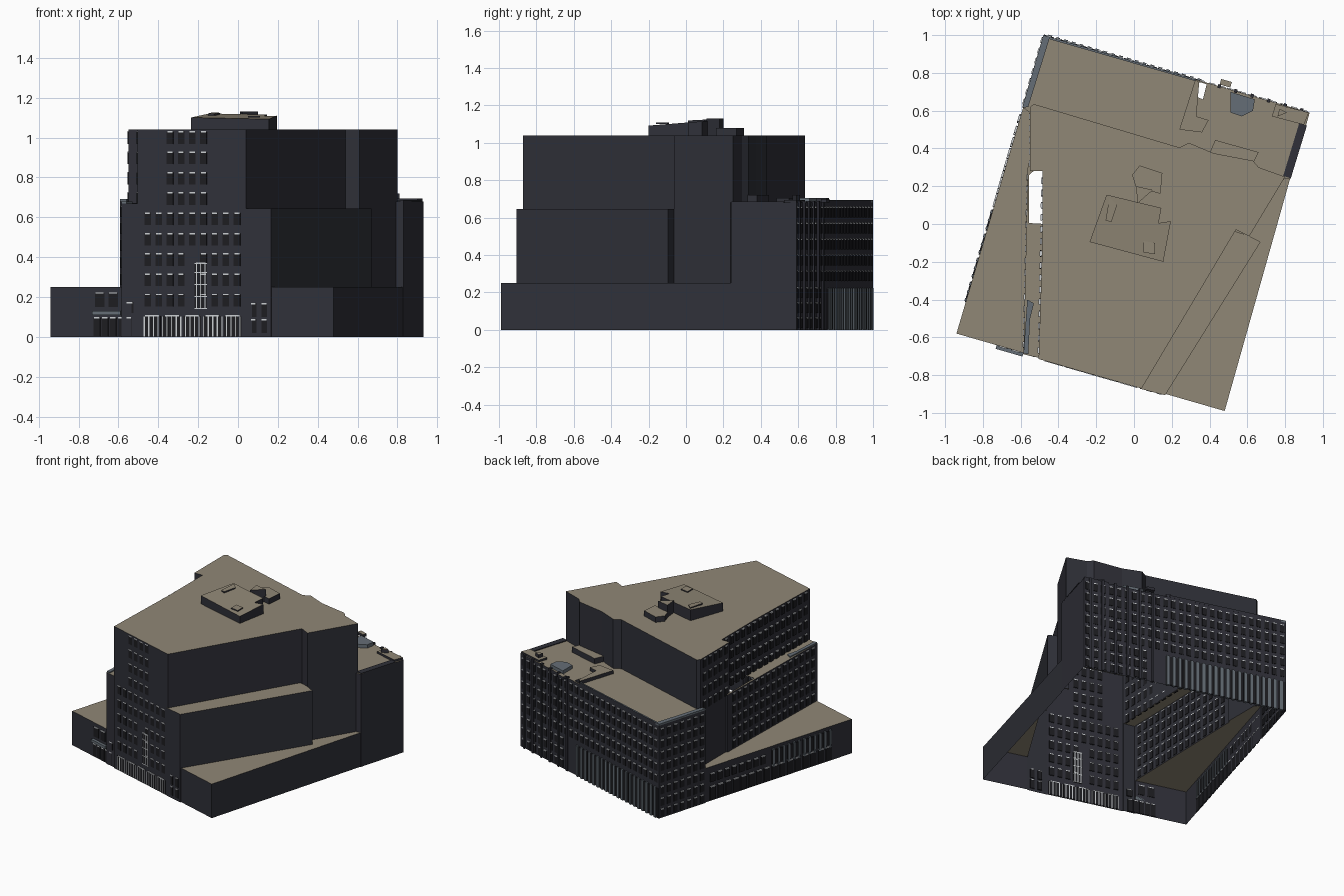
import bpy, bmesh, math
from mathutils import Matrix, Vector

if "Cube" in bpy.data.objects:
    bpy.data.objects.remove(bpy.data.objects["Cube"], do_unlink=True)


def material(name, rgb):
    m = bpy.data.materials.new(name)
    m.use_nodes = True
    col = (*rgb, 1)
    m.diffuse_color = col
    m.node_tree.nodes["Principled BSDF"].inputs["Base Color"].default_value = col
    return m


WALL = material("dark slate wall", (0.029, 0.030, 0.040))
ROOF = material("tan roof", (0.28, 0.243, 0.18))
GLASS = material("black glass", (0.012, 0.012, 0.015))
METAL = material("blue grey metal", (0.13, 0.155, 0.18))
PALE = material("pale frame", (0.6, 0.62, 0.64))


def finish(name, bm, mats):
    me = bpy.data.meshes.new(name)
    bm.to_mesh(me)
    bm.free()
    for m in mats:
        me.materials.append(m)
    ob = bpy.data.objects.new(name, me)
    bpy.context.scene.collection.objects.link(ob)
    return ob


def prism(name, poly, z0, z1, side=WALL, top=ROOF, slope=0):
    """Extruded plan; the top rises by slope per unit of y."""
    bm = bmesh.new()
    face = bm.faces.new([bm.verts.new((x, y, z0)) for x, y in poly])
    new = bmesh.ops.extrude_face_region(bm, geom=[face], use_keep_orig=True)["geom"]
    for v in new:
        if isinstance(v, bmesh.types.BMVert):
            v.co.z = z1 + slope * v.co.y
    bmesh.ops.recalc_face_normals(bm, faces=bm.faces[:])
    for f in bm.faces:
        f.material_index = 1 if f.normal.z > 0.7 else 0
    return finish(name, bm, [side, top])


def facade(name, p, q, n, levels, w, h, mat=GLASS, lintel=True, deep=0.008, keep=None):
    """Rows of window plates (or bars) set along a wall from p to q."""
    p, q = Vector((*p, 0)), Vector((*q, 0))
    d = q - p
    rot = Matrix.Rotation(math.atan2(d.y, d.x), 4, 'Z')
    bm = bmesh.new()

    def box(at, size, index):
        mtx = Matrix.Translation(at) @ rot @ Matrix.Diagonal((*size, 1))
        vs = bmesh.ops.create_cube(bm, size=1, matrix=mtx)["verts"]
        for f in {f for v in vs for f in v.link_faces}:
            f.material_index = index

    for z in levels:
        for i in range(n):
            if keep and not keep(i, z):
                continue
            at = p + d * ((i + 0.5) / n)
            box(at + Vector((0, 0, z + h / 2)), (w, deep, h), 0)
            if lintel:
                box(at + Vector((0, 0, z + h)), (w * 0.8, deep + 0.003, 0.007), 1)
    return finish(name, bm, [mat, PALE])


# Site corners
A, B, C, D = (-0.94, -0.58), (0.48, -0.99), (0.93, 0.59), (-0.48, 1.0)


def along(p, q, t, out=0.0):
    """Point on a wall line, moved outward (to the right of p to q)."""
    p, q = Vector(p), Vector(q)
    d = (q - p).normalized()
    return tuple(p.lerp(q, t) + Vector((d.y, -d.x)) * out)


# Main shell: stepped blocks merged into one skin
shell = prism("building_shell", [A, B, (0.832, 0.26), (-0.58, 0.64)], 0, 0.25)
blocks = [
    prism("north_wing", [D, (-0.591, 0.62), (-0.5, 0.55), (0.77, 0.235), (0.83, 0.24), C], 0, 0.68),
    prism("west_slab", [(-0.585, -0.69), (-0.45, -0.72), (-0.45, 0.32), (-0.562, 0.32)], 0, 0.67),
    prism("tower", [(-0.505, -0.715), (0.04, -0.871), (0.54, -0.03), (0.61, -0.065),
                    (0.80, 0.25), (0.66, 0.30), (0.63, 0.335), (0.42, 0.375), (0.29, 0.43),
                    (0.24, 0.405), (-0.53, 0.635), (-0.55, 0.62), (-0.55, 0.28),
                    (-0.485, 0.28), (-0.485, -0.1)], 0, 1.04),
    prism("east_ledge", [(0.03, -0.872), (0.165, -0.906), (0.67, -0.095), (0.60, -0.058),
                         (0.4, 0.0)], 0, 0.645),
    prism("west_shaft", [(-0.555, 0.005), (-0.47, 0), (-0.47, 0.285), (-0.52, 0.29),
                         (-0.555, 0.26)], 0, 0.672),
    prism("north_shaft", [(0.335, 0.755), (0.385, 0.74), (0.365, 0.66), (0.34, 0.67)], 0, 0.682),
]
for b in blocks:
    mod = shell.modifiers.new("join", 'BOOLEAN')
    mod.operation, mod.solver, mod.object = 'UNION', 'EXACT', b
dg = bpy.context.evaluated_depsgraph_get()
bm = bmesh.new()
bm.from_mesh(shell.evaluated_get(dg).to_mesh())
shell.modifiers.clear()
for b in blocks:
    bpy.data.objects.remove(b, do_unlink=True)
# Open the underside and the two light shafts
bm.normal_update()
gone = []
for f in bm.faces:
    z = f.calc_center_median().z
    f.material_index = 1 if f.normal.z > 0.7 else 0
    if z < 0.001 or (f.normal.z > 0.7 and min(abs(z - 0.672), abs(z - 0.682)) < 0.0005):
        gone.append(f)
bmesh.ops.delete(bm, geom=gone, context='FACES')
bm.to_mesh(shell.data)
bm.free()

# Penthouse and plant on the tower roof
prism("penthouse", [(-0.145, 0.155), (-0.235, -0.095), (0.155, -0.2), (0.195, 0.015),
                    (0.13, 0.005), (0.145, 0.085)], 1.04, 1.108, slope=0.08)
prism("lift_house", [(0.01, 0.2), (0.02, 0.11), (0.1, 0.18)], 1.04, 1.13)
prism("roof_plant", [(0.03, 0.31), (-0.01, 0.26), (0.01, 0.195), (0.14, 0.16), (0.15, 0.27)], 1.04, 1.08)
prism("roof_vent_west", [(-0.15, 0.02), (-0.12, 0.01), (-0.09, 0.1), (-0.13, 0.14)], 1.11, 1.119, slope=0.05)
prism("roof_vent_east", [(0.05, -0.09), (0.05, -0.15), (0.11, -0.16), (0.11, -0.1)], 1.1, 1.108)

# North wing roof details
prism("stair_house", [(0.24, 0.5), (0.36, 0.485), (0.395, 0.55), (0.33, 0.57), (0.345, 0.75),
                      (0.325, 0.765)], 0.68, 0.705)
prism("wing_plant", [(0.4, 0.375), (0.43, 0.445), (0.66, 0.38), (0.63, 0.32)], 0.68, 0.72)
prism("metal_hood", [(0.51, 0.59), (0.51, 0.70), (0.64, 0.66), (0.63, 0.6), (0.57, 0.57)],
      0.68, 0.705, METAL, METAL)
prism("corner_hut", [(0.73, 0.57), (0.9, 0.525), (0.925, 0.59), (0.75, 0.635)], 0.68, 0.695)
prism("corner_vent", [(0.76, 0.57), (0.81, 0.59), (0.77, 0.61)], 0.69, 0.72)
prism("east_gutter", [(0.79, 0.255), (0.83, 0.242), (0.915, 0.52), (0.875, 0.535)],
      0.68, 0.686, WALL, WALL)
prism("west_coping", [D, (-0.592, 0.615), (-0.56, 0.62), (-0.445, 0.99)], 0.68, 0.692, METAL, METAL)
prism("north_parapet", [D, (0.33, 0.765), (0.33, 0.755), (-0.47, 0.985)], 0.68, 0.695, WALL, METAL)
prism("slab_coping", [(-0.585, -0.685), (-0.56, -0.69), (-0.55, -0.5), (-0.53, -0.42),
                      (-0.565, -0.4)], 0.67, 0.678, METAL, METAL)
prism("north_pier", [along(D, C, 0.66, -0.01), along(D, C, 0.7, -0.01),
                     along(D, C, 0.7, -0.04), along(D, C, 0.66, -0.04)], 0.68, 0.7)

# Front facade windows
F0, F1 = along(A, B, 0.325, 0.006), along(A, B, 0.68, 0.006)
floors = [0.05 + 0.102 * k for k in range(1, 10)]
facade("front_windows", F0, F1, 9, floors, 0.034, 0.06,
       keep=lambda i, z: not (i == 4 and 0.1 < z < 0.38) and (z < 0.6 or 2 <= i <= 5))
facade("front_shop_glass", F0, F1, 5, [0.005], 0.09, 0.1)
facade("front_shop_bars", F0, F1, 22, [0.002], 0.006, 0.1, PALE, False, 0.012)
S0, S1 = along(A, B, 0.51, 0.006), along(A, B, 0.555, 0.006)
facade("hall_window", S0, S1, 1, [0.14], 0.064, 0.23)
facade("hall_window_bars", S0, S1, 3, [0.14], 0.005, 0.23, PALE, False, 0.012)
facade("hall_window_rails", S0, S1, 1, [0.14, 0.2, 0.26, 0.32, 0.365], 0.064, 0.005, PALE, False, 0.012)
facade("ledge_end_windows", along(A, B, 0.7, 0.006), along(A, B, 0.775, 0.006), 2,
       [0.02, 0.1], 0.03, 0.065)
L0, L1 = along(A, B, 0.15), along(A, B, 0.245)
facade("lobby_windows", L0, L1, 2, [0.15], 0.05, 0.07)
facade("lobby_glass", L0, along(A, B, 0.29), 5, [0.005], 0.035, 0.09)
prism("entrance_canopy", [along(A, B, 0.15), along(A, B, 0.15, 0.02),
                          along(A, B, 0.25, 0.02), along(A, B, 0.25)], 0.11, 0.13, METAL, METAL)
facade("slab_front_windows", along(A, B, 0.26), along(A, B, 0.3), 1, [0.12], 0.04, 0.05)

# North facade: upper windows, colonnade and tall dark bays
upper = [0.26 + 0.085 * k for k in range(5)]
facade("north_windows", D, C, 26, upper, 0.032, 0.055)
facade("north_base_glass", D, along(D, C, 0.6), 14, [0.005], 0.055, 0.215, GLASS, False)
facade("north_colonnade", along(D, C, 0.01), along(D, C, 0.6), 20, [0.0], 0.02, 0.225, METAL, False, 0.02)
facade("north_base_windows", along(D, C, 0.68), C, 8, [0.01, 0.09, 0.17], 0.032, 0.055)
facade("north_piers", along(D, C, 0.63), C, 6, [0.0], 0.016, 0.69, WALL, False, 0.02)

# West facades: wing, tower, slab and podium
W = (-0.591, 0.62)
facade("wing_west_windows", D, W, 7, [0.01, 0.09, 0.175] + upper, 0.032, 0.055)
facade("tower_west_windows", (-0.485, 0.26), (-0.505, -0.7), 15, floors[-4:], 0.035, 0.06)
facade("tower_corner_windows", (-0.55, 0.6), (-0.55, 0.29), 5, floors[-4:], 0.035, 0.06)
facade("slab_west_windows", (-0.563, 0.28), (-0.585, -0.67), 15, upper[:5], 0.035, 0.055)
facade("podium_west_glass", along(D, A, 0.26), along(D, A, 0.9), 16, [0.005], 0.05, 0.1)
facade("podium_west_windows", along(D, A, 0.26), along(D, A, 0.56), 8, [0.14], 0.04, 0.06)
facade("podium_west_bays", along(D, A, 0.58), along(D, A, 0.9), 8, [0.12], 0.05, 0.1, GLASS, False)
facade("podium_west_colonnade", along(D, A, 0.58), along(D, A, 0.9), 12, [0.1], 0.015, 0.13, METAL, False, 0.016)
